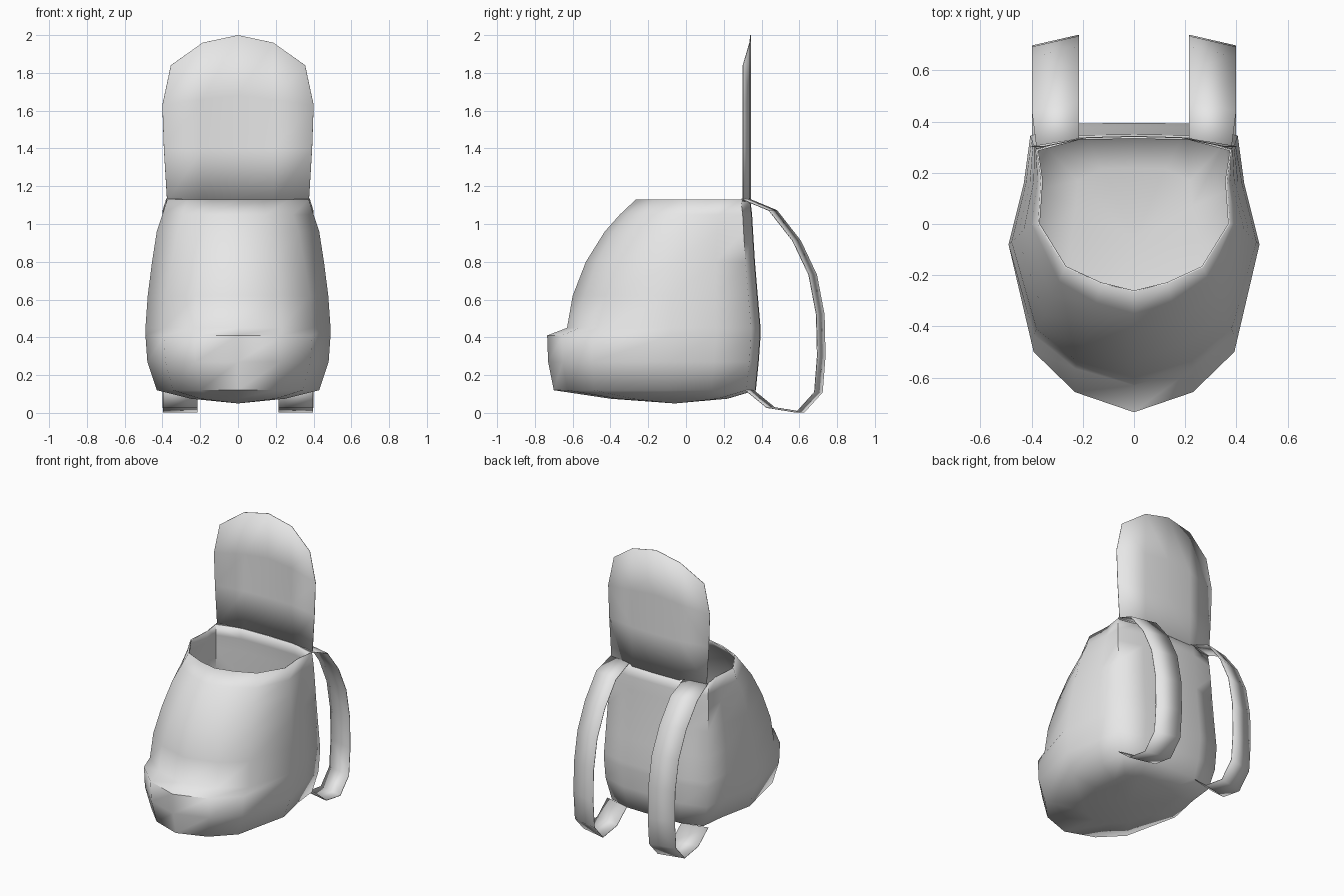
import bpy, bmesh

cube = bpy.data.objects.get("Cube")
if cube:
    bpy.data.objects.remove(cube, do_unlink=True)

grey = bpy.data.materials.new("plain_grey_cloth")
grey.use_nodes = True
colour = (0.8, 0.8, 0.8, 1)
grey.diffuse_color = colour
grey.node_tree.nodes["Principled BSDF"].inputs["Base Color"].default_value = colour


def finish(name, bm, thickness):
    """Turn a bmesh into a smooth-shaded thin cloth object."""
    mesh = bpy.data.meshes.new(name)
    bm.to_mesh(mesh)
    bm.free()
    mesh.materials.append(grey)
    obj = bpy.data.objects.new(name, mesh)
    bpy.context.collection.objects.link(obj)
    for o in bpy.context.selected_objects:
        o.select_set(False)
    obj.select_set(True)
    bpy.context.view_layer.objects.active = obj
    bpy.ops.object.shade_smooth_by_angle(angle=1.2)
    shell = obj.modifiers.new("cloth_thickness", 'SOLIDIFY')
    shell.thickness = thickness
    shell.offset = -1
    return obj


def bridge(bm, a, b, closed):
    n = len(a)
    for i in range(n if closed else n - 1):
        j = (i + 1) % n
        bm.faces.new((a[i], a[j], b[j], b[i]))


# Bag body: z, front y, half width, y of widest point, back corner x, back y
levels = [
    (0.075, -0.40, 0.25, -0.08, 0.22, 0.22),
    (0.12, -0.70, 0.43, -0.10, 0.36, 0.37),
    (0.27, -0.73, 0.48, -0.09, 0.40, 0.385),
    (0.41, -0.735, 0.49, -0.08, 0.405, 0.395),
    (0.45, -0.63, 0.49, -0.08, 0.405, 0.395),
    (0.62, -0.60, 0.478, -0.07, 0.40, 0.38),
    (0.80, -0.53, 0.455, -0.05, 0.395, 0.365),
    (0.96, -0.43, 0.43, -0.02, 0.39, 0.355),
    (1.05, -0.35, 0.40, 0.0, 0.385, 0.35),
    (1.13, -0.265, 0.375, 0.0, 0.38, 0.34),
]


def body_ring(bm, z, front, w, side, corner, back):
    d = side - front
    t = min(1, max(0, (z - 0.6) / 0.53))     # the opening is rounder
    half = [((0.47 - 0.12 * t) * w, front + 0.12 * d),
            ((0.80 - 0.08 * t) * w, front + 0.36 * d),
            (w, side),
            (0.3 * w + 0.7 * corner - 0.015 * t, side + 0.5 * (back - side)),
            (corner, back - 0.05),
            (0.56 * corner, back - 0.003)]
    ring = [(0, front)] + half + [(0, back)] + [(-x, y) for x, y in reversed(half)]
    return [bm.verts.new((x, y, z)) for x, y in ring]


bm = bmesh.new()
rings = [body_ring(bm, *lv) for lv in levels]
for lower, upper in zip(rings, rings[1:]):
    bridge(bm, lower, upper, True)
pole = bm.verts.new((0, -0.06, 0.05))
for i, v in enumerate(rings[0]):
    bm.faces.new((pole, rings[0][(i + 1) % len(rings[0])], v))
finish("bag_body", bm, 0.008)

# Raised flap: a gently curved sheet, rows of (side, middle, centre) heights
rows = [(0.375, 1.12, 1.12, 1.12), (0.392, 1.40, 1.40, 1.40),
        (0.40, 1.63, 1.66, 1.68), (0.355, 1.84, 1.96, 2.0)]
bm = bmesh.new()
grid = []
for w, z_side, z_mid, z_top in rows:
    m = 0.187
    pts = [(-w, 0.30, z_side), (-m, 0.335, z_mid), (0, 0.34, z_top),
           (m, 0.335, z_mid), (w, 0.30, z_side)]
    grid.append([bm.verts.new(p) for p in pts])
for lower, upper in zip(grid, grid[1:]):
    bridge(bm, lower, upper, False)
finish("top_flap", bm, 0.004)

# Shoulder straps: sheared ribbons along a (y, z) path
strap_path = [(0.335, 1.13), (0.48, 1.07), (0.605, 0.91), (0.69, 0.73),
              (0.73, 0.52), (0.735, 0.30), (0.72, 0.11), (0.625, 0.005),
              (0.47, 0.03), (0.36, 0.12)]
for name, s in (("left_strap", 1), ("right_strap", -1)):
    bm = bmesh.new()
    edges = []
    for i, (y, z) in enumerate(strap_path):
        outer = 0.38 if i == 0 else 0.398
        edges.append([bm.verts.new((s * 0.215, y, z)),
                      bm.verts.new((s * outer, y - 0.042, z))])
    for a, b in zip(edges, edges[1:]):
        bridge(bm, a, b, False)
    if s > 0:
        bmesh.ops.reverse_faces(bm, faces=bm.faces[:])
    finish(name, bm, 0.004)
